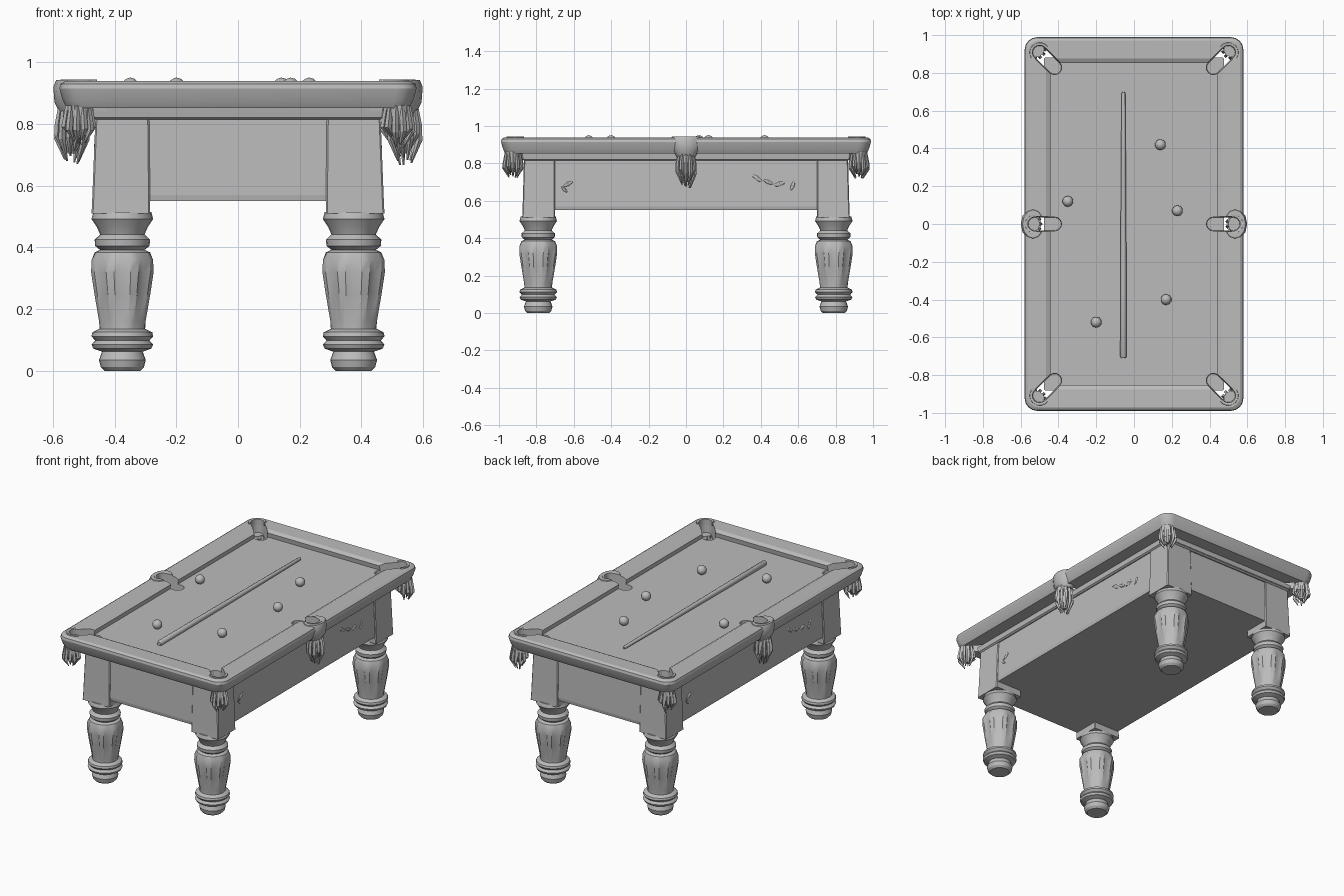
import bpy, bmesh, math, random
from mathutils import Matrix, Vector

random.seed(4)
cube = bpy.data.objects.get("Cube")
if cube:
    bpy.data.objects.remove(cube, do_unlink=True)

grey = bpy.data.materials.new("plain grey")
grey.use_nodes = True
colour = (0.5, 0.5, 0.5, 1)
grey.diffuse_color = colour
grey.node_tree.nodes["Principled BSDF"].inputs["Base Color"].default_value = colour


def finish(bm, name, smooth=None):
    bmesh.ops.recalc_face_normals(bm, faces=bm.faces)
    mesh = bpy.data.meshes.new(name)
    bm.to_mesh(mesh)
    bm.free()
    mesh.materials.append(grey)
    ob = bpy.data.objects.new(name, mesh)
    bpy.context.scene.collection.objects.link(ob)
    if smooth:
        bpy.ops.object.select_all(action='DESELECT')
        ob.select_set(True)
        bpy.context.view_layer.objects.active = ob
        bpy.ops.object.shade_smooth_by_angle(angle=math.radians(smooth))
    return ob


def loft(bm, rings):
    """Skin a stack of equal rings and cap both ends."""
    loops = [[bm.verts.new(p) for p in ring] for ring in rings]
    for a, b in zip(loops, loops[1:]):
        for i in range(len(a)):
            j = (i + 1) % len(a)
            bm.faces.new((a[i], a[j], b[j], b[i]))
    bm.faces.new(loops[0])
    bm.faces.new(loops[-1])


def rounded(hx, hy, r, z, n=4, cx=0, cy=0):
    """Rounded rectangle ring."""
    pts = []
    for q, (sx, sy) in enumerate(((1, 1), (-1, 1), (-1, -1), (1, -1))):
        for k in range(n + 1):
            a = math.pi / 2 * (q + k / n)
            pts.append((cx + sx * (hx - r) + r * math.cos(a),
                        cy + sy * (hy - r) + r * math.sin(a), z))
    return pts


def ellipse(cx, cy, rx, ry, z, n=12):
    return [(cx + rx * math.cos(math.tau * i / n),
             cy + ry * math.sin(math.tau * i / n), z) for i in range(n)]


def capsule(p, q, r, z, n=8):
    """Ring around the segment p-q."""
    p, q = Vector(p), Vector(q)
    base = math.atan2(*(q - p).yx)
    pts = []
    for c, start in ((q, base - math.pi / 2), (p, base + math.pi / 2)):
        for k in range(n + 1):
            a = start + math.pi * k / n
            pts.append((c.x + r * math.cos(a), c.y + r * math.sin(a), z))
    return pts


CORNERS = [(sx, sy) for sx in (1, -1) for sy in (1, -1)]

# Pocket outlines: outer end, throat end, radius
pockets = [((sx * .50, sy * .908), (sx * .42, sy * .828), .043) for sx, sy in CORNERS]
pockets += [((sx * .525, 0), (sx * .42, 0), .042) for sx in (1, -1)]

# Pocket cutter
bm = bmesh.new()
for p, q, r in pockets:
    loft(bm, [capsule(p, q, r * .8, .84), capsule(p, q, r, 1)])
cutter = finish(bm, "pocket_cutter")
cutter.hide_render = True
cutter.hide_viewport = True
cutter.display_type = 'WIRE'


def cut(ob):
    mod = ob.modifiers.new("pockets", 'BOOLEAN')
    mod.object = cutter
    mod.solver = 'EXACT'


# Rails and playing bed: inset from the outer size, corner radius, height
steps = [(.11, .01, .825), (.105, .01, .852), (.025, .055, .852), (.012, .06, .875),
         (.001, .065, .915), (.004, .065, .93), (.018, .06, .939), (.115, .012, .937),
         (.138, .01, .925), (.134, .01, .897)]
bm = bmesh.new()
loft(bm, [rounded(.58 - d, .99 - d, r, z) for d, r, z in steps])
cut(finish(bm, "rails_and_bed", 25))

# Side pocket castings
for s, side in ((1, "left"), (-1, "right")):
    bm = bmesh.new()
    loft(bm, [ellipse(s * .535, 0, rx, ry, z) for rx, ry, z in
              ((.042, .05, .835), (.06, .075, .87), (.064, .085, .92), (.055, .075, .943))])
    cut(finish(bm, side + "_side_pocket_casting", 30))

# Raised pocket rims, open toward the bed
for i, (p, q, r) in enumerate(pockets):
    p, q = Vector(p), Vector(q)
    base = math.atan2(*(p - q).yx)
    bm = bmesh.new()
    rows = []
    for k in range(11):
        a = base + math.pi * (k / 10 - .5) * 1.1
        d = Vector((math.cos(a), math.sin(a)))
        rows.append([bm.verts.new((*(p + d * (r + w)), z)) for w, z in
                     ((-.005, .89), (-.005, .943), (.009, .945), (.012, .93))])
    for a, b in zip(rows, rows[1:]):
        for j in range(4):
            k = (j + 1) % 4
            bm.faces.new((a[j], a[k], b[k], b[j]))
    bm.faces.new(rows[0])
    bm.faces.new(rows[-1])
    finish(bm, f"pocket_rim_{i + 1}", 30)

# Fringed pocket bags
bags = [(sx * .517, sy * .925, .715) for sx, sy in CORNERS]
bags += [(s * .54, 0, .665) for s in (1, -1)]
for i, (x, y, low) in enumerate(bags):
    bm = bmesh.new()
    loft(bm, [ellipse(x, y, r, r, z, 10) for r, z in
              ((.012, low + .04), (.03, low + .07), (.038, .80), (.042, .86))])
    for k in range(11):
        a = math.tau * k / 11
        d = Vector((math.cos(a), math.sin(a)))
        tip = low + random.uniform(0, .055)
        mid = (tip + .86) / 2 - .02
        rings = []
        for out, w, z in ((.022, .003, tip), (.047, .011, mid), (.045, .011, .80), (.036, .008, .86)):
            c = Vector((x, y)) + d * out
            rings.append(ellipse(c.x, c.y, w, w, z, 4))
        loft(bm, rings)
    finish(bm, f"pocket_fringe_{i + 1}")

# Cabinet with slightly flared panels
bm = bmesh.new()
loft(bm, [rounded(x, y, .004, z, 1) for x, y, z in
          ((.462, .865, .55), (.466, .868, .57), (.456, .86, .83))])
finish(bm, "cabinet")

# Cornice under the rails
bm = bmesh.new()
loft(bm, [rounded(x, x + .405, .006, z, 1) for x, z in ((.462, .815), (.472, .822), (.476, .852))])
finish(bm, "cornice")

# Corner posts and turned, fluted legs
turned = [(.058, 0), (.07, .012), (.076, .035), (.066, .062), (.094, .072), (.1, .085),
          (.088, .098), (.1, .112), (.097, .125), (.074, .136), (.078, .16), (.094, .25),
          (.105, .32), (.103, .36), (.09, .384), (.072, .392), (.088, .405), (.09, .425),
          (.072, .442), (.082, .465), (.1, .492), (.094, .515)]
N = 24
for sx, sy in CORNERS:
    place = ("back" if sy > 0 else "front") + ("_left" if sx > 0 else "_right")
    bm = bmesh.new()
    loft(bm, [rounded(hx, hy, .005, z, 1, sx * cx, sy * cy) for hx, hy, cx, cy, z in
              ((.095, .088, .380, .788, .51), (.094, .087, .379, .787, .55),
               (.087, .083, .375, .783, .83))])
    finish(bm, place + "_post")
    bm = bmesh.new()
    rings = []
    for r, z in turned:
        flute = .1 if .15 < z < .37 else 0
        ring = []
        for k in range(N):
            a = math.tau * k / N
            rr = r * (1 - flute * (k % 3 == 0))
            ring.append((sx * .375 + rr * math.cos(a), sy * .79 + rr * math.sin(a), z))
        rings.append(ring)
    loft(bm, rings)
    finish(bm, place + "_leg", 30)

# Small carved leaves on the side panels
bm = bmesh.new()
for s in (1, -1):
    for y, z, w, tilt in ((.38, .72, .035, -.6), (.44, .70, .03, -.4), (.50, .69, .035, .3),
                          (.57, .68, .03, 1.2), (-.63, .69, .03, .5), (-.65, .66, .025, -.8)):
        m = (Matrix.Translation((s * .462, s * y, z)) @ Matrix.Rotation(s * tilt, 4, 'X')
             @ Matrix.Diagonal((.006, w, w * .35, 1)))
        bmesh.ops.create_icosphere(bm, subdivisions=1, radius=1, matrix=m)
finish(bm, "carved_leaves")

# Balls
for i, (x, y) in enumerate(((.14, .42), (-.35, .12), (.23, .07), (.17, -.40), (-.2, -.52))):
    bm = bmesh.new()
    bmesh.ops.create_icosphere(bm, subdivisions=2, radius=.029,
                               matrix=Matrix.Translation((x, y, .922)))
    finish(bm, f"ball_{i + 1}", 40)

# Cue lying along the bed
bm = bmesh.new()
rings = []
for y, r in ((-.71, .012), (-.70, .017), (-.3, .016), (.3, .013), (.69, .01), (.70, .007)):
    rings.append([(-.056 + r * math.cos(math.tau * k / 8), y,
                   .911 + r * math.sin(math.tau * k / 8)) for k in range(8)])
loft(bm, rings)
finish(bm, "cue", 50)
